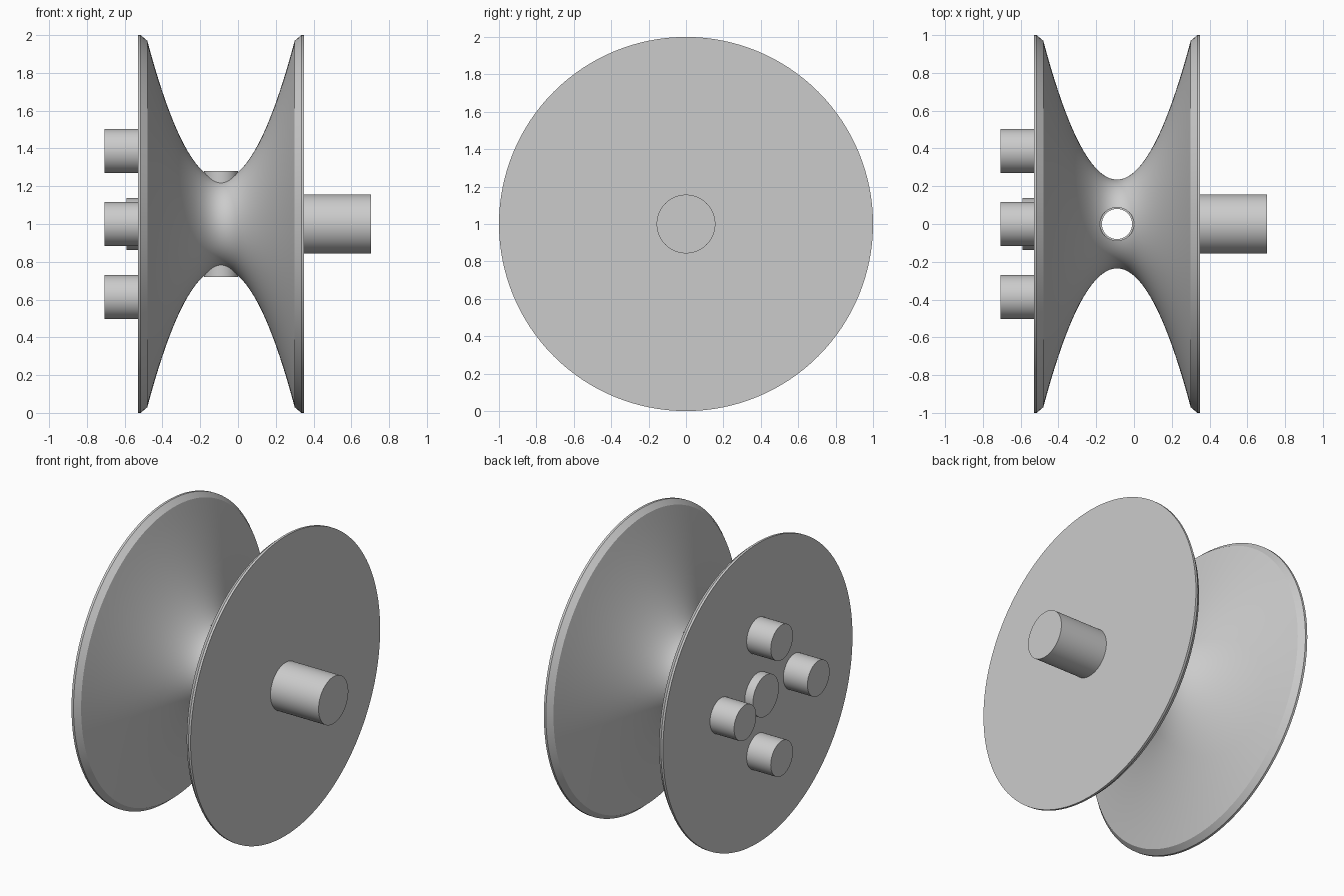
import bpy
import bmesh
from math import cos, sin, pi, radians

if "Cube" in bpy.data.objects:
    bpy.data.objects.remove(bpy.data.objects["Cube"])

GREY = (0.6, 0.6, 0.6, 1)
grey = bpy.data.materials.new("plain grey")
grey.use_nodes = True
grey.diffuse_color = GREY
grey.node_tree.nodes["Principled BSDF"].inputs["Base Color"].default_value = GREY

CENTRE_Z = 1.0
WAIST_X = -0.09


def revolve(name, profile, axis, centre, segments=64, closed=False):
    """Spin (position along axis, radius) points; open profiles get flat caps."""
    bm = bmesh.new()
    rings = []
    for along, radius in profile:
        ring = []
        for i in range(segments):
            a = 2 * pi * i / segments
            u, v = radius * cos(a), radius * sin(a)
            ring.append(bm.verts.new((along, u, v) if axis == "x" else (u, v, along)))
        rings.append(ring)
    pairs = list(zip(rings, rings[1:]))
    if closed:
        pairs.append((rings[-1], rings[0]))
    else:
        bm.faces.new(rings[0])
        bm.faces.new(rings[-1])
    for low, high in pairs:
        for i in range(segments):
            j = (i + 1) % segments
            bm.faces.new((low[i], low[j], high[j], high[i]))
    bmesh.ops.recalc_face_normals(bm, faces=bm.faces)
    mesh = bpy.data.meshes.new(name)
    bm.to_mesh(mesh)
    bm.free()
    mesh.materials.append(grey)
    obj = bpy.data.objects.new(name, mesh)
    obj.location = centre
    bpy.context.collection.objects.link(obj)
    return obj


def smooth(obj):
    bpy.ops.object.select_all(action="DESELECT")
    obj.select_set(True)
    bpy.context.view_layer.objects.active = obj
    bpy.ops.object.shade_smooth_by_angle(angle=radians(25))


def rod(name, x0, x1, radius, y=0, z=0):
    smooth(revolve(name, [(x0, radius), (x1, radius)], "x", (0, y, CENTRE_Z + z)))


# Spool body: parabolic waist between two thin bevelled flanges
STEPS = 40
waist = []
for i in range(STEPS + 1):
    t = 2 * i / STEPS - 1
    waist.append((WAIST_X + 0.39 * t, 0.235 + 0.735 * t * t))
profile = [(-0.53, 1), (-0.515, 1)] + waist + [(0.335, 1), (0.35, 1)]
spool = revolve("spool_body", profile, "x", (0, 0, CENTRE_Z), 128)

# Cross hole bored through the waist
cutter = revolve("bore_cutter", [(-0.5, 0.084), (0.5, 0.084)], "z",
                 (WAIST_X, 0, CENTRE_Z))
cutter.hide_render = True
bore = spool.modifiers.new("bore", "BOOLEAN")
bore.operation = "DIFFERENCE"
bore.solver = "EXACT"
bore.object = cutter
bpy.context.view_layer.objects.active = spool
bpy.ops.object.modifier_apply(modifier=bore.name)
bpy.data.objects.remove(cutter)
smooth(spool)

# Thin sleeve lining the cross hole
sleeve = [(-0.28, 0.09), (0.28, 0.09), (0.28, 0.08), (-0.28, 0.08)]
smooth(revolve("hole_sleeve", sleeve, "z", (WAIST_X, 0, CENTRE_Z), closed=True))

# Shaft on one end; hub and four drive pegs on the other
rod("shaft", 0.34, 0.705, 0.157)
rod("hub_disc", -0.59, -0.52, 0.137)
for name, y, z in (("top", 0, 1), ("bottom", 0, -1), ("front", -1, 0), ("back", 1, 0)):
    rod(name + "_peg", -0.708, -0.52, 0.117, 0.387 * y, 0.387 * z)
